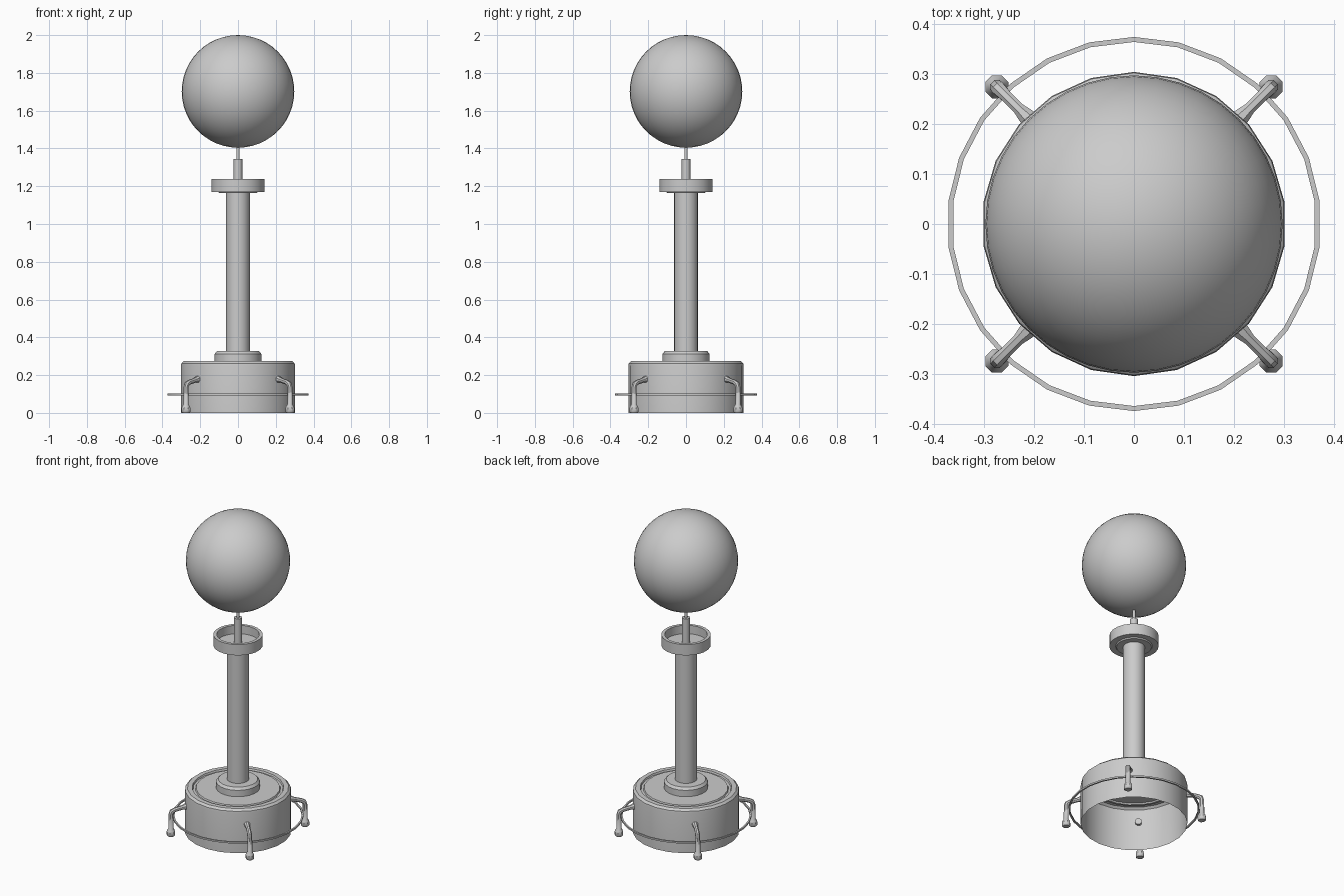
import bpy, bmesh, math
from mathutils import Vector

cube = bpy.data.objects.get("Cube")
if cube:
    bpy.data.objects.remove(cube, do_unlink=True)

grey = bpy.data.materials.new("plain grey")
grey.use_nodes = True
TONE = (0.6, 0.6, 0.6, 1)
grey.diffuse_color = TONE
grey.node_tree.nodes["Principled BSDF"].inputs["Base Color"].default_value = TONE


def finish(name, bm, angle=35):
    """Turn a bmesh into a grey, smooth-shaded object."""
    mesh = bpy.data.meshes.new(name)
    bm.to_mesh(mesh)
    bm.free()
    obj = bpy.data.objects.new(name, mesh)
    bpy.context.collection.objects.link(obj)
    mesh.materials.append(grey)
    bpy.ops.object.select_all(action='DESELECT')
    obj.select_set(True)
    bpy.context.view_layer.objects.active = obj
    bpy.ops.object.shade_smooth_by_angle(angle=math.radians(angle))
    return obj


def loft(bm, rings, closed=False):
    """Skin neighbouring vertex rings; single-vertex rings become fans."""
    pairs = list(zip(rings, rings[1:] + rings[:1] if closed else rings[1:]))
    for a, b in pairs:
        n = max(len(a), len(b))
        for i in range(n):
            j = (i + 1) % n
            corners = [a[i % len(a)], a[j % len(a)], b[j % len(b)], b[i % len(b)]]
            bm.faces.new(list(dict.fromkeys(corners)))


def lathe(name, profile, sides=22, closed=False):
    """Revolve (radius, height) points around z, first vertex on +y."""
    bm = bmesh.new()
    rings = []
    for r, z in profile:
        count = sides if r > 0 else 1
        turns = [math.tau * i / sides for i in range(count)]
        rings.append([bm.verts.new((-r * math.sin(t), r * math.cos(t), z)) for t in turns])
    loft(bm, rings, closed)
    return finish(name, bm)


def leg(name, heading):
    """Bent tapering tube from the drum wall down to a flared foot."""
    out = Vector((math.cos(heading), math.sin(heading), 0))
    side = Vector((-out.y, out.x, 0))
    # (distance from axis, height, tube radius, tilt of section)
    path = [(0.285, 0.180, 0.020, 0), (0.305, 0.177, 0.018, 10),
            (0.325, 0.172, 0.013, 15), (0.365, 0.162, 0.013, 20),
            (0.383, 0.152, 0.015, 50), (0.389, 0.135, 0.014, 85),
            (0.389, 0.045, 0.015, 90), (0.389, 0.034, 0.023, 90),
            (0.389, 0.026, 0.025, 90), (0.389, 0.006, 0.025, 90),
            (0.389, 0.000, 0.020, 90)]
    bm = bmesh.new()
    rings = []
    for d, z, r, tilt in path:
        a = math.radians(tilt)
        up = out * math.sin(a) + Vector((0, 0, math.cos(a)))
        centre = out * d + Vector((0, 0, z))
        rings.append([bm.verts.new(centre + r * (side * math.cos(t) + up * math.sin(t)))
                      for t in (math.tau * (i + 0.5) / 8 for i in range(8))])
    loft(bm, rings)
    bm.faces.new(list(reversed(rings[0])))
    bm.faces.new(rings[-1])
    bmesh.ops.recalc_face_normals(bm, faces=bm.faces)
    return finish(name, bm, 40)


# Hollow drum base, open underneath, with a grooved lid
lathe("base_drum", [(0.305, 0), (0.305, 0.25), (0.303, 0.262), (0.29, 0.274),
                    (0.262, 0.274), (0.258, 0.264), (0.244, 0.264),
                    (0.24, 0.272), (0, 0.272)])

# Thin hoop around the drum
lathe("base_hoop", [(0.365, 0.093), (0.375, 0.093), (0.375, 0.103), (0.365, 0.103)],
      sides=26, closed=True)

# Four diagonal legs
for i, label in enumerate(("back_left", "back_right", "front_right", "front_left")):
    leg("leg_" + label, math.radians(45 + 90 * i))

# Collar and column
lathe("column_collar", [(0.125, 0.268), (0.125, 0.312), (0.113, 0.327), (0, 0.327)])
lathe("column", [(0.063, 0.32), (0.063, 1.175)])

# Open cup on the column
lathe("cup", [(0, 1.163), (0.1, 1.163), (0.105, 1.17), (0.141, 1.17), (0.141, 1.238),
              (0.122, 1.238), (0.122, 1.185), (0, 1.185)])

# Stepped spindle holding the ball
lathe("spindle", [(0.023, 1.18), (0.023, 1.345), (0.009, 1.345), (0.009, 1.42)], sides=16)

# Ball
bm = bmesh.new()
bmesh.ops.create_uvsphere(bm, u_segments=40, v_segments=24, radius=0.298)
bmesh.ops.translate(bm, verts=bm.verts, vec=(0, 0, 1.702))
finish("ball", bm)
